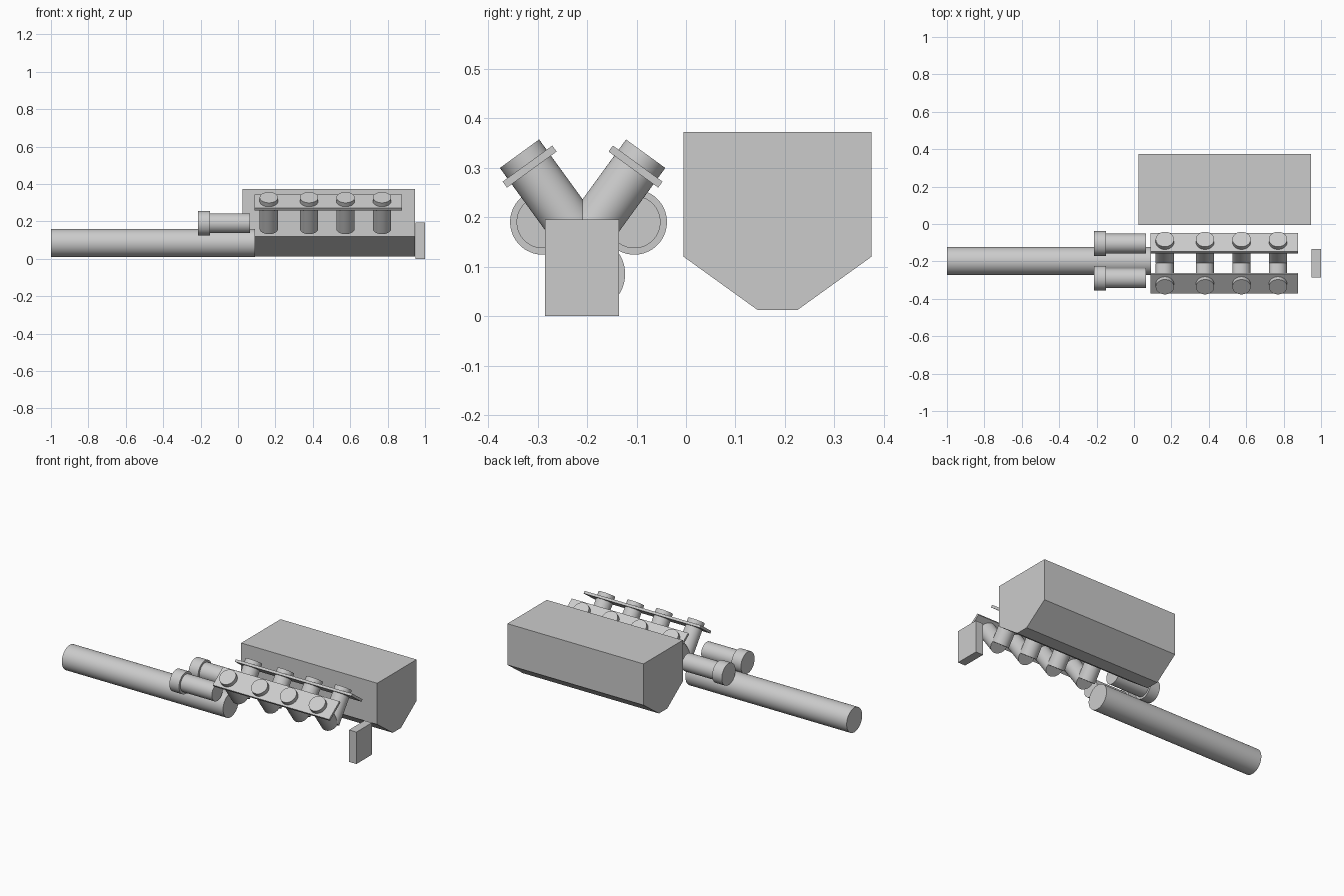
import bpy
import math
from mathutils import Vector

default = bpy.data.objects.get("Cube")
if default:
    bpy.data.objects.remove(default, do_unlink=True)

grey = bpy.data.materials.new("light grey")
grey.use_nodes = True
COLOR = (0.6, 0.6, 0.6, 1)
grey.diffuse_color = COLOR
grey.node_tree.nodes["Principled BSDF"].inputs["Base Color"].default_value = COLOR


def rod(name, start, end, radius):
    """Smooth cylinder between two points."""
    a, b = Vector(start), Vector(end)
    bpy.ops.mesh.primitive_cylinder_add(vertices=64, radius=radius, depth=(b - a).length)
    ob = bpy.context.object
    ob.name = name
    ob.location = (a + b) / 2
    ob.rotation_euler = (b - a).to_track_quat("Z", "Y").to_euler()
    bpy.ops.object.shade_smooth_by_angle(angle=math.radians(35))
    ob.data.materials.append(grey)
    return ob


def box(name, center, size, tilt=0):
    """Box tilted about the x axis."""
    bpy.ops.mesh.primitive_cube_add(size=1, location=center, rotation=(tilt, 0, 0))
    ob = bpy.context.object
    ob.name = name
    ob.scale = size
    ob.data.materials.append(grey)
    return ob


def prism(name, profile, x0, x1):
    """Extrude a (y, z) profile along x."""
    n = len(profile)
    verts = [(x, y, z) for x in (x0, x1) for y, z in profile]
    faces = [tuple(range(n))[::-1], tuple(range(n, 2 * n))]
    faces += [(i, (i + 1) % n, (i + 1) % n + n, i + n) for i in range(n)]
    mesh = bpy.data.meshes.new(name)
    mesh.from_pydata(verts, [], faces)
    mesh.materials.append(grey)
    ob = bpy.data.objects.new(name, mesh)
    bpy.context.collection.objects.link(ob)
    return ob


# Main block with a tapered underside
prism("main_block",
      [(-0.005, 0.12), (0.145, 0.012), (0.225, 0.012),
       (0.375, 0.12), (0.375, 0.372), (-0.005, 0.372)], 0.025, 0.945)

# Long shaft and upright end plate
rod("long_shaft", (-1, -0.198, 0.085), (0.09, -0.198, 0.085), 0.075)
box("end_plate", (0.975, -0.21, 0.0975), (0.05, 0.15, 0.195))

# Two banks mirrored about the middle of the V
MID = -0.209
LEAN = math.radians(36)
for side, label in ((-1, "front"), (1, "back")):
    # Capped side cylinder
    y = MID + 0.012 + side * 0.0925
    rod(label + "_side_cylinder", (-0.2, y, 0.19), (0.063, y, 0.19), 0.053)
    rod(label + "_side_cap", (-0.215, y, 0.19), (-0.15, y, 0.19), 0.066)

    # Four leaning pistons
    axis = Vector((0, side * math.sin(LEAN), math.cos(LEAN)))
    for i, x in enumerate((0.165, 0.38, 0.575, 0.77)):
        top = Vector((x, MID + side * 0.1275, 0.328))
        rod(f"{label}_piston_{i + 1}", top - axis * 0.207, top, 0.049)

    # Retaining strip across the pistons
    box(label + "_strip", (0.482, MID + side * 0.107, 0.302),
        (0.787, 0.124, 0.015), -side * LEAN)
